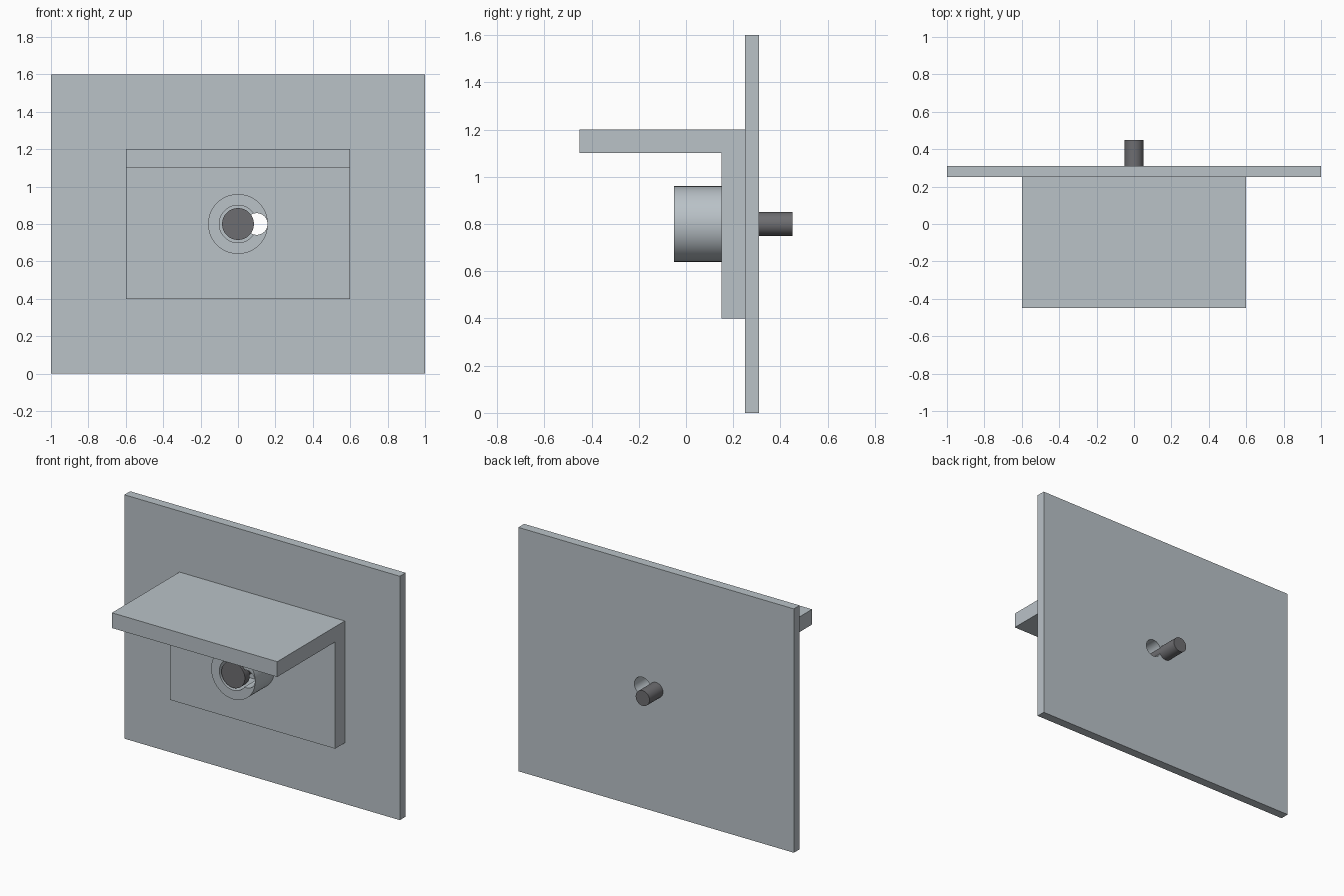
import bpy, bmesh, math
from mathutils import Matrix

if "Cube" in bpy.data.objects:
    bpy.data.objects.remove(bpy.data.objects["Cube"])


def material(name, rgb):
    m = bpy.data.materials.new(name)
    m.diffuse_color = (*rgb, 1)
    m.use_nodes = True
    m.node_tree.nodes["Principled BSDF"].inputs["Base Color"].default_value = m.diffuse_color
    return m


STEEL = material("light steel", (0.49, 0.54, 0.575))
DARK = material("dark steel", (0.155, 0.155, 0.165))
AXIS_Z = 0.8


def finish(bm, name, mat):
    bmesh.ops.recalc_face_normals(bm, faces=bm.faces)
    mesh = bpy.data.meshes.new(name)
    bm.to_mesh(mesh)
    bm.free()
    ob = bpy.data.objects.new(name, mesh)
    bpy.context.collection.objects.link(ob)
    mesh.materials.append(mat)
    return ob


def prism(name, profile, x0, x1, mat):
    """Extrude a (y, z) profile along x."""
    bm = bmesh.new()
    face = bm.faces.new([bm.verts.new((x0, y, z)) for y, z in profile])
    out = bmesh.ops.extrude_face_region(bm, geom=[face])["geom"]
    moved = [v for v in out if isinstance(v, bmesh.types.BMVert)]
    bmesh.ops.translate(bm, verts=moved, vec=(x1 - x0, 0, 0))
    return finish(bm, name, mat)


def turned(name, profile, mat, x=0, n=64):
    """Revolve a closed (radius, y) profile about the y direction."""
    bm = bmesh.new()
    rings = []
    for r, y in profile:
        if r == 0:
            rings.append([bm.verts.new((x, y, AXIS_Z))] * n)
        else:
            rings.append([bm.verts.new((x + r * math.cos(2 * math.pi * i / n), y,
                                        AXIS_Z + r * math.sin(2 * math.pi * i / n)))
                          for i in range(n)])
    for k, a in enumerate(rings):
        b = rings[(k + 1) % len(rings)]
        for i in range(n):
            j = (i + 1) % n
            vs = list(dict.fromkeys((a[i], a[j], b[j], b[i])))
            if len(vs) > 2:
                bm.faces.new(vs)
    return finish(bm, name, mat)


# flat back plate and L-shaped bracket
plate = prism("back_plate", [(0.25, 0), (0.31, 0), (0.31, 1.6), (0.25, 1.6)], -1, 1, STEEL)
bracket = prism("bracket", [(0.25, 0.4), (0.25, 1.2), (-0.45, 1.2), (-0.45, 1.1),
                            (0.15, 1.1), (0.15, 0.4)], -0.6, 0.6, STEEL)

# sleeve around the bolt
sleeve = turned("sleeve", [(0.16, -0.05), (0.16, 0.15), (0.1, 0.15), (0.1, -0.05)], STEEL)

# bolt with a wide head and a narrow shank
bolt = turned("bolt", [(0, -0.05), (0.085, -0.05), (0.085, 0.0), (0.05, 0.0),
                       (0.05, 0.45), (0, 0.45)], DARK)

# off-centre hole through plate, bracket and sleeve
cutter = turned("hole_cutter", [(0, -0.3), (0.058, -0.3), (0.058, 0.6), (0, 0.6)], STEEL, x=0.1)
for ob in (plate, bracket, sleeve):
    mod = ob.modifiers.new("hole", "BOOLEAN")
    mod.object = cutter
    mod.solver = "EXACT"
    bpy.context.view_layer.objects.active = ob
    bpy.ops.object.modifier_apply(modifier=mod.name)
bpy.data.objects.remove(cutter)

# smooth round surfaces, sharp edges kept
bpy.ops.object.select_all(action="DESELECT")
for ob in (plate, bracket, sleeve, bolt):
    ob.select_set(True)
bpy.context.view_layer.objects.active = bolt
bpy.ops.object.shade_smooth_by_angle(angle=math.radians(30))
